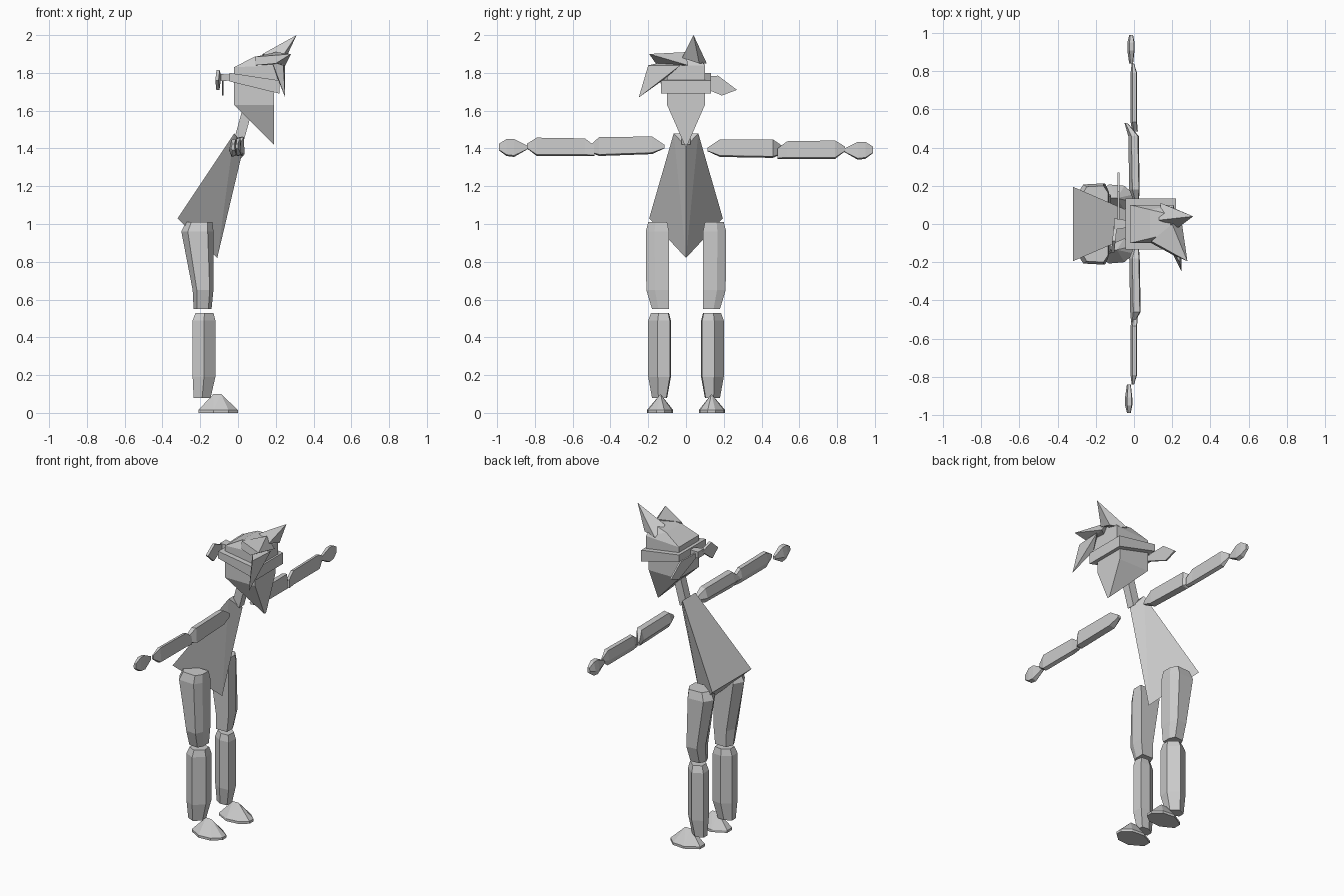
import bpy, bmesh, math

grey = bpy.data.materials.new("plain_grey")
grey.diffuse_color = (0.6, 0.6, 0.6, 1)


def finish(name, bm):
    bmesh.ops.recalc_face_normals(bm, faces=bm.faces[:])
    me = bpy.data.meshes.new(name)
    bm.to_mesh(me)
    bm.free()
    me.materials.append(grey)
    ob = bpy.data.objects.new(name, me)
    bpy.context.collection.objects.link(ob)
    return ob


def hull(name, pts):
    """Faceted solid around a few corner points."""
    bm = bmesh.new()
    for p in pts:
        bm.verts.new(p)
    res = bmesh.ops.convex_hull(bm, input=bm.verts[:])
    loose = [v for v in bm.verts if not v.link_faces]
    bmesh.ops.delete(bm, geom=loose, context='VERTS')
    bmesh.ops.dissolve_limit(bm, angle_limit=math.radians(2),
                             verts=bm.verts[:], edges=bm.edges[:])
    return finish(name, bm)


def tube(name, section, rings, place):
    """Loft a unit section through rings (pos, lo_u, hi_u, lo_v, hi_v)."""
    bm = bmesh.new()
    loops = []
    for pos, u0, u1, v0, v1 in rings:
        loops.append([bm.verts.new(place(u0 + (u1 - u0) * u, v0 + (v1 - v0) * v, pos))
                      for u, v in section])
    n = len(section)
    for a, b in zip(loops, loops[1:]):
        for i in range(n):
            j = (i + 1) % n
            bm.faces.new((a[i], a[j], b[j], b[i]))
    bm.faces.new(loops[0])
    bm.faces.new(loops[-1])
    return finish(name, bm)


def both(*pts):
    """Each point together with its mirror image across y."""
    return [(x, s * y, z) for x, y, z in pts for s in (1, -1)]


# Torso: tapered wedge with a ridge down the front
hull("torso", both((-0.32, 0.195, 1.03), (-0.02, 0.065, 1.48))
     + [(-0.11, 0, 0.82), (0.03, 0, 1.41)])

# Neck, head with pointed jaw, slanted headband
hull("neck", both((-0.02, 0.025, 1.45), (0.025, 0.025, 1.42),
                  (0.03, 0.025, 1.63), (0.075, 0.025, 1.60)))
hull("head", both((-0.02, 0.1, 1.63), (-0.02, 0.1, 1.78), (0.19, 0.1, 1.63),
                  (0.19, 0.1, 1.78), (0.19, 0.008, 1.42)))
hull("headband", both((-0.045, 0.133, 1.80), (-0.045, 0.133, 1.755),
                      (0.22, 0.133, 1.76), (0.22, 0.133, 1.69)))

# Headband knot and its two loose ends
hull("band_knot", both((-0.04, 0.02, 1.79), (-0.04, 0.02, 1.76),
                       (-0.105, 0.03, 1.795), (-0.105, 0.03, 1.755)))
hull("band_end_long", [(x, y, z) for x in (-0.086, -0.076) for y, z in
                       ((0.0, 1.78), (0.17, 1.785), (0.27, 1.71), (0.19, 1.68), (0.0, 1.76))])
hull("band_end_short", [(x + y * 0.1, y, z) for x in (-0.105, -0.088) for y, z in
                        ((-0.01, 1.78), (-0.09, 1.815), (-0.15, 1.76), (-0.10, 1.71))])

# Hair: cap, upright spike, side sweep and hanging fringe
hull("hair_cap", both((-0.02, 0.1, 1.77), (-0.02, 0.1, 1.83), (0.21, 0.1, 1.75),
                      (0.21, 0.1, 1.84), (0.085, 0.075, 1.885), (0.19, 0.05, 1.90)))
hull("hair_spike_up", [(0.14, 0.11, 1.85), (0.23, -0.02, 1.88), (0.13, 0.02, 1.90),
                       (0.24, 0.07, 1.85), (0.31, 0.04, 2.0)])
hull("hair_spike_side", [(0.09, -0.1, 1.84), (0.09, -0.09, 1.885), (0.25, 0.01, 1.84),
                         (0.20, 0.0, 1.91), (0.28, -0.195, 1.90), (0.2, -0.16, 1.85)])
hull("hair_fringe", [(0.18, -0.11, 1.86), (0.24, -0.2, 1.84), (0.25, -0.03, 1.84),
                     (0.21, -0.11, 1.77), (0.25, -0.25, 1.67)])

# Leg sections: u is x, v is distance from the middle
thigh_sec = [(1, 0), (1, 0.62), (0.82, 1), (0.2, 0.95), (0, 0.5), (0.2, 0)]
shin_sec = [(0.45, 0), (0.95, 0.05), (1, 0.58), (0.5, 1), (0, 0.75), (0, 0.3)]
thigh_rings = [(0.55, -0.235, -0.14, 0.09, 0.18), (0.65, -0.24, -0.13, 0.09, 0.21),
               (0.96, -0.30, -0.13, 0.09, 0.213), (1.01, -0.275, -0.135, 0.10, 0.20)]
shin_rings = [(0.08, -0.235, -0.145, 0.10, 0.18), (0.19, -0.24, -0.12, 0.08, 0.2),
              (0.49, -0.24, -0.12, 0.08, 0.2), (0.53, -0.225, -0.13, 0.09, 0.185)]

# Arm section: u is x, v is z, lofted along y
arm_sec = [(0, 0.35), (0.35, 0), (1, 0.08), (0.92, 1), (0.3, 0.95)]

for side, s in (("left", 1), ("right", -1)):
    def leg(u, v, p):
        return (u, s * v, p)

    lift = 0.0 if s > 0 else 0.015

    def arm(u, v, p):
        return (u, s * p, v + lift)

    # Legs and feet
    tube(side + "_thigh", thigh_sec, thigh_rings, leg)
    tube(side + "_shin", shin_sec, shin_rings, leg)
    base = [(-0.21, 0.11), (-0.21, 0.16), (-0.13, 0.207), (-0.05, 0.20),
            (0.0, 0.155), (0.0, 0.115), (-0.05, 0.075), (-0.13, 0.068)]
    hull(side + "_foot", [(x, s * y, z) for x, y in base for z in (0, 0.015)]
         + [(x, s * 0.135, 0.1) for x in (-0.13, -0.09)])

    # Arms: the two upper arms bend slightly differently at the elbow
    if s > 0:
        elbow = [(0.46, -0.03, 0.025, 1.35, 1.448), (0.53, -0.05, -0.035, 1.38, 1.40)]
    else:
        elbow = [(0.46, -0.02, 0.035, 1.345, 1.445), (0.52, -0.015, 0.0, 1.37, 1.39)]
    tube(side + "_upper_arm", arm_sec,
         [(0.115, 0.0, 0.025, 1.385, 1.405), (0.18, -0.025, 0.03, 1.355, 1.448)] + elbow, arm)
    tube(side + "_forearm", arm_sec,
         [(0.485, -0.01, 0.02, 1.345, 1.40), (0.535, -0.018, 0.016, 1.345, 1.438),
          (0.79, -0.018, 0.016, 1.345, 1.442), (0.842, -0.012, 0.0, 1.385, 1.41)], arm)
    # Hands
    dx = 0 if s > 0 else -0.012
    tube(side + "_hand", arm_sec,
         [(0.84, -0.025 + dx, -0.005 + dx, 1.38, 1.40),
          (0.91, -0.035 + dx, 0.003 + dx, 1.34, 1.435),
          (0.95, -0.035 + dx, 0.003 + dx, 1.345, 1.435),
          (0.99, -0.025 + dx, -0.005 + dx, 1.375, 1.41)], arm)
